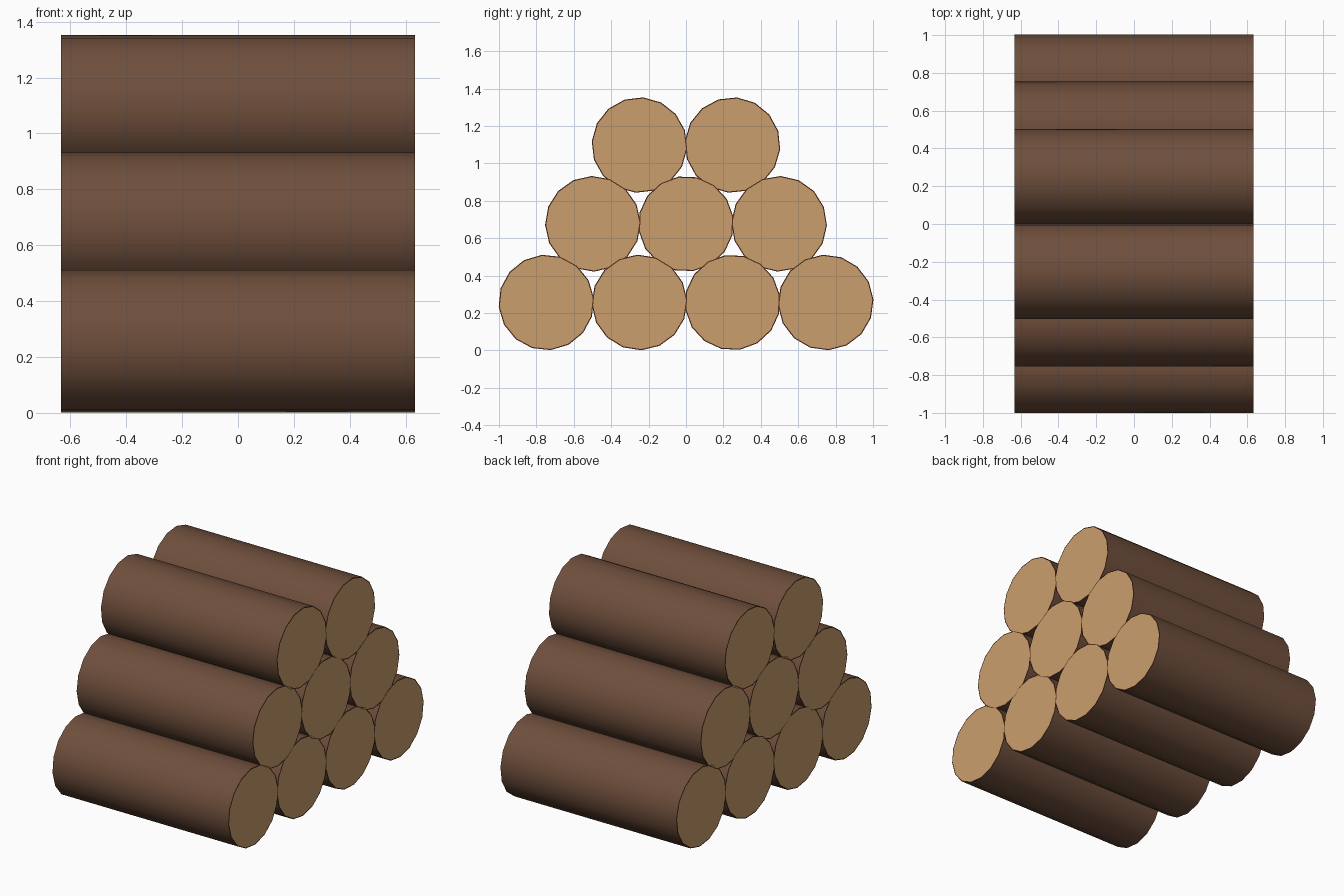
import bpy, bmesh, math, random

if "Cube" in bpy.data.objects:
    bpy.data.objects.remove(bpy.data.objects["Cube"])

random.seed(4)
SIDES, RADIUS, HALF = 16, 0.2555, 0.633


def material(name, r, g, b):
    lin = [((c / 255 + 0.055) / 1.055) ** 2.4 for c in (r, g, b)]
    m = bpy.data.materials.new(name)
    m.diffuse_color = (*lin, 1)
    m.use_nodes = True
    m.node_tree.nodes["Principled BSDF"].inputs["Base Color"].default_value = m.diffuse_color
    return m


bark = material("bark", 111, 79, 60)
cut_wood = material("cut wood", 202, 159, 108)
rim = material("bark rim", 92, 52, 34)


def log(name, y, z, phase):
    bm = bmesh.new()

    def ring(x, radius):
        return [bm.verts.new((x,
                              y + radius * math.cos(phase + 2 * math.pi * i / SIDES),
                              z + radius * math.sin(phase + 2 * math.pi * i / SIDES)))
                for i in range(SIDES)]

    # rings from the left cut face, along the bark, to the right cut face
    rings = [ring(-HALF, RADIUS - 0.006), ring(-HALF, RADIUS),
             ring(HALF, RADIUS), ring(HALF, RADIUS - 0.006)]
    for k, mat in ((0, 2), (1, 0), (2, 2)):
        for i in range(SIDES):
            j = (i + 1) % SIDES
            f = bm.faces.new((rings[k][i], rings[k][j], rings[k + 1][j], rings[k + 1][i]))
            f.material_index = mat
            f.smooth = mat == 0
    # cut ends
    for r in (rings[0], rings[3]):
        bm.faces.new(r).material_index = 1
    bmesh.ops.recalc_face_normals(bm, faces=bm.faces)
    # keep the edge between bark and cut end crisp
    for e in bm.edges:
        if len({f.material_index for f in e.link_faces}) > 1:
            e.smooth = False
    me = bpy.data.meshes.new(name)
    bm.to_mesh(me)
    bm.free()
    for m in (bark, cut_wood, rim):
        me.materials.append(m)
    ob = bpy.data.objects.new(name, me)
    bpy.context.collection.objects.link(ob)


# stacked rows: four, three, two
for row, (count, z) in enumerate(((4, 0.2565), (3, 0.677), (2, 1.098))):
    for n in range(count):
        y = (n - (count - 1) / 2) * 0.498
        log(f"log_row{row + 1}_{n + 1}", y, z, random.uniform(0, 2 * math.pi / SIDES))
